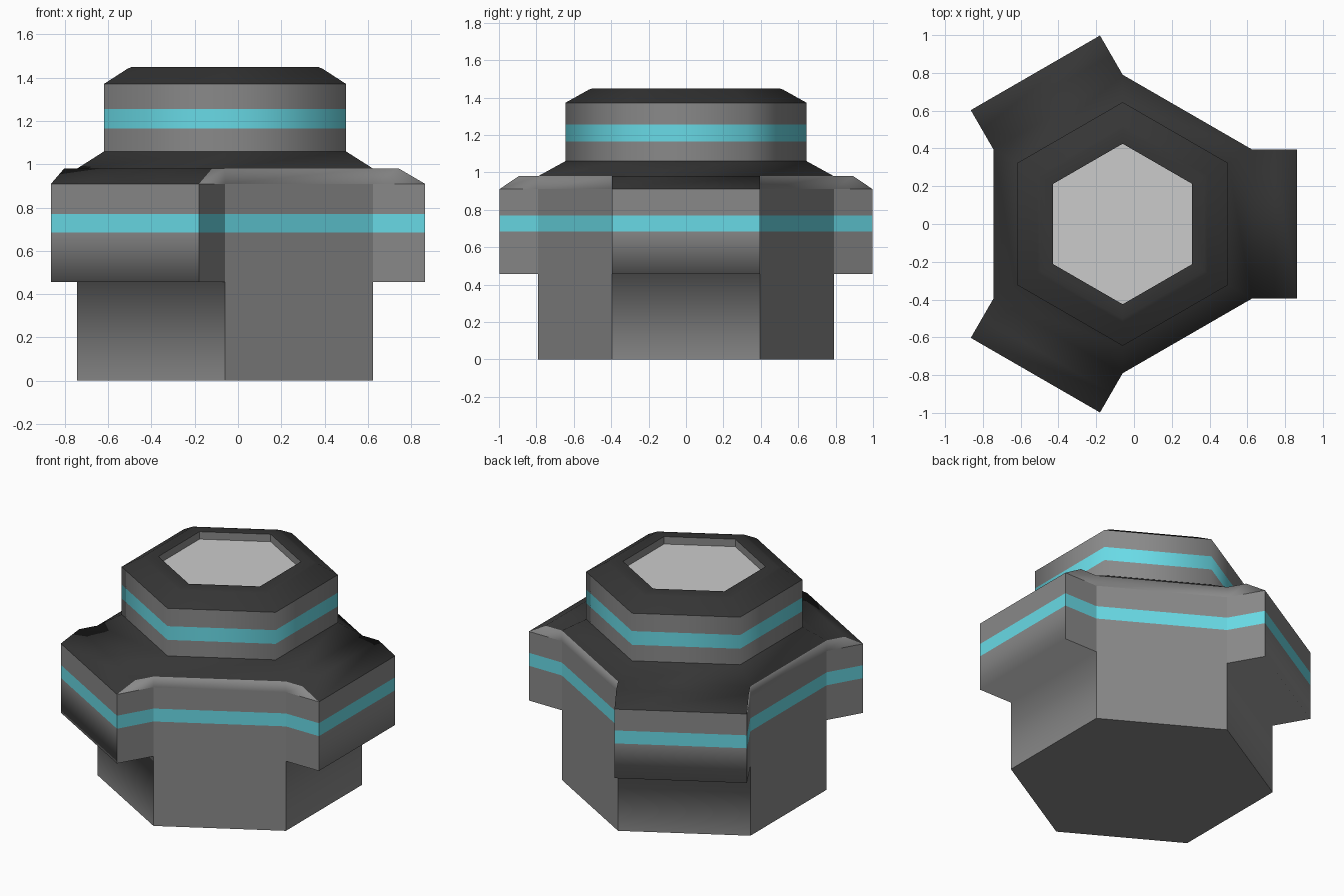
import bpy, bmesh
from math import cos, sin, radians, hypot
from mathutils import Vector

if "Cube" in bpy.data.objects:
    bpy.data.objects.remove(bpy.data.objects["Cube"])

CX = -0.06  # the hexagon axis sits slightly left of the bounding-box centre


def material(name, rgb):
    m = bpy.data.materials.new(name)
    m.diffuse_color = (*rgb, 1)
    m.use_nodes = True
    m.node_tree.nodes["Principled BSDF"].inputs["Base Color"].default_value = m.diffuse_color
    return m


MATS = [material("side_grey", (0.25, 0.25, 0.25)),
        material("dark_grey", (0.036, 0.036, 0.036)),
        material("teal", (0.14, 0.70, 0.79)),
        material("light_grey", (0.75, 0.75, 0.75))]
GREY, DARK, TEAL, LIGHT = range(4)
CHAMFER = 4  # dark on the arm fronts, grey on the walls between them


def ring(radius, reach, z):
    """Hexagon whose three alternate sides are pushed outward by reach."""
    pts = []
    for a in (0, 120, 240):
        out = Vector((cos(radians(a)), sin(radians(a)), 0)) * reach
        lo, hi = (Vector((CX + radius * cos(radians(a + d)),
                          radius * sin(radians(a + d)), z)) for d in (-30, 30))
        pts += [lo, lo + out, hi + out, hi]
    return pts


def loft(name, profile, is_smooth, start=None, end=None):
    """Profile rows: radius, arm reach, z, material of the band above."""
    bm = bmesh.new()
    rings = [[bm.verts.new(p) for p in ring(*row[:3])] for row in profile]
    for low, high, row in zip(rings, rings[1:], profile):
        for i in range(12):
            j = (i + 1) % 12
            mat = row[3]
            if mat == CHAMFER:
                mat = DARK if i % 4 == 1 else GREY
            bm.faces.new((low[i], low[j], high[j], high[i])).material_index = mat
    if start is not None:
        bm.faces.new(rings[0][::-1]).material_index = start
    if end is not None:
        bm.faces.new(rings[-1]).material_index = end
    # collapsed arm points merge into plain hexagon corners
    bmesh.ops.remove_doubles(bm, verts=bm.verts[:], dist=0.0005)
    for f in bm.faces:
        f.smooth = True
    for e in bm.edges:
        e.smooth = is_smooth(e.verts[0].co, e.verts[1].co)
    me = bpy.data.meshes.new(name)
    bm.to_mesh(me)
    bm.free()
    for m in MATS:
        me.materials.append(m)
    ob = bpy.data.objects.new(name, me)
    bpy.context.collection.objects.link(ob)
    return ob


def body_smooth(a, b):
    """Soft shoulder and soft undersides of the arms, crisp corners elsewhere."""
    under_arm = abs(a.z - 0.457) + abs(b.z - 0.457) < 0.01 and (a - b).length > 0.5
    return under_arm or max(a.z, b.z) > 0.92


def collar_smooth(a, b):
    """Rounded shading around, crisp at the bevel line and panel recess."""
    bevel = abs(a.z - 1.372) + abs(b.z - 1.372) < 0.01
    recess = all(hypot(p.x - CX, p.y) < 0.43 for p in (a, b))
    return not (bevel or recess)


# hexagonal base with three raised side blocks and a sloped shoulder
loft("base_body", [
    (0.79, 0, 0, GREY),
    (0.79, 0, 0.457, GREY),
    (0.79, 0.24, 0.457, GREY),
    (0.79, 0.24, 0.685, TEAL),
    (0.79, 0.24, 0.77, GREY),
    (0.79, 0.24, 0.91, CHAMFER),
    (0.79, 0.12, 0.98, DARK),
    (0.79, 0, 0.98, DARK),
    (0.645, 0, 1.06, DARK),
], body_smooth, start=GREY)

# upper hexagonal collar with stripe, bevelled rim and recessed light panel
loft("upper_collar", [
    (0.645, 0, 1.06, GREY),
    (0.645, 0, 1.165, TEAL),
    (0.645, 0, 1.255, GREY),
    (0.645, 0, 1.372, DARK),
    (0.52, 0, 1.442, DARK),
    (0.50, 0, 1.449, DARK),
    (0.425, 0, 1.449, GREY),
    (0.425, 0, 1.40, LIGHT),
], collar_smooth, end=LIGHT)
